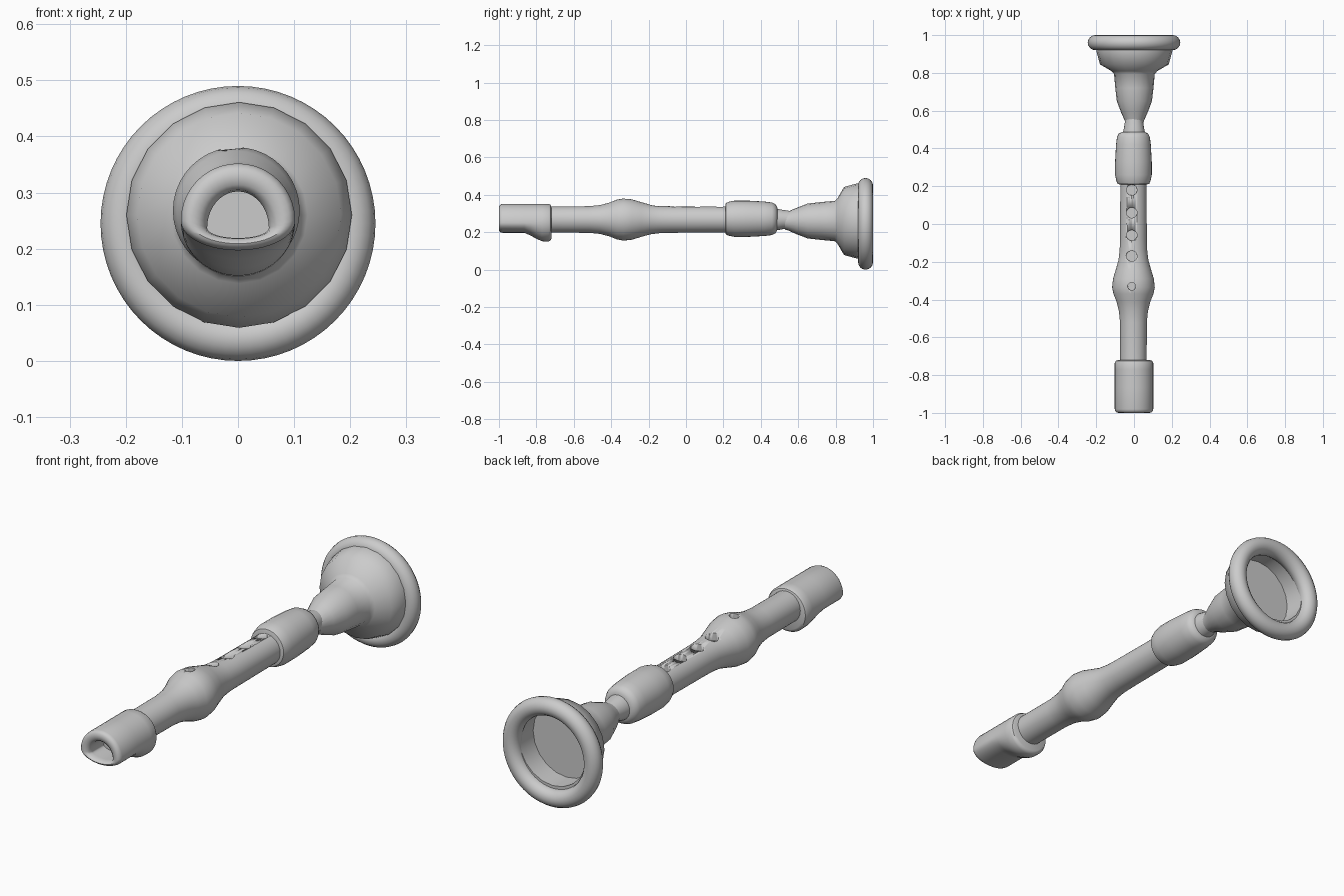
import bpy, bmesh, math
from math import sin, cos, pi


def finish(name, bm, angle=40):
    bmesh.ops.recalc_face_normals(bm, faces=bm.faces)
    me = bpy.data.meshes.new(name)
    bm.to_mesh(me)
    bm.free()
    ob = bpy.data.objects.new(name, me)
    bpy.context.collection.objects.link(ob)
    bpy.ops.object.select_all(action='DESELECT')
    ob.select_set(True)
    bpy.context.view_layer.objects.active = ob
    bpy.ops.object.shade_smooth_by_angle(angle=math.radians(angle))
    return ob


def loft(name, sections, sides, x=0.0, closed=False, angle=40):
    """Sections: (y, half width, height above z, height below z, z), capped at both ends."""
    bm = bmesh.new()
    rings = []
    for y, w, up, down, z in sections:
        ring = []
        for i in range(sides):
            a = 2 * pi * i / sides
            s = sin(a)
            ring.append(bm.verts.new((x + w * cos(a), y, z + s * (up if s > 0 else down))))
        rings.append(ring)
    pairs = list(zip(rings, rings[1:]))
    if closed:
        pairs.append((rings[-1], rings[0]))
    for a, b in pairs:
        for i in range(sides):
            j = (i + 1) % sides
            bm.faces.new((a[i], a[j], b[j], b[i]))
    if not closed:
        bm.faces.new(rings[0])
        bm.faces.new(rings[-1])
    return finish(name, bm, angle)


def lathe(name, profile, z, sides=32, **kw):
    return loft(name, [(y, r, r, r, z) for y, r in profile], sides, **kw)


# Mouthpiece: flat-bottomed beak with a rounded lip and a hollow mouth
loft("mouthpiece", [
    (-0.72, 0.085, 0.085, 0.085, 0.25),
    (-0.724, 0.096, 0.096, 0.094, 0.25),
    (-0.735, 0.102, 0.102, 0.10, 0.25),
    (-0.77, 0.102, 0.102, 0.098, 0.25),
    (-0.80, 0.102, 0.102, 0.085, 0.25),
    (-0.83, 0.102, 0.102, 0.068, 0.25),
    (-0.865, 0.102, 0.102, 0.053, 0.25),
    (-0.98, 0.102, 0.102, 0.053, 0.25),
    (-0.991, 0.099, 0.099, 0.050, 0.25),
    (-0.998, 0.092, 0.092, 0.044, 0.249),
    (-1.0, 0.082, 0.082, 0.037, 0.246),
    (-0.997, 0.070, 0.072, 0.029, 0.242),
    (-0.988, 0.060, 0.066, 0.021, 0.239),
    (-0.97, 0.055, 0.065, 0.018, 0.237),
    (-0.89, 0.055, 0.065, 0.018, 0.237)], 40)

# Body tube with a swelling
body = lathe("body_tube", [
    (-0.76, 0.07), (-0.52, 0.071), (-0.46, 0.077), (-0.41, 0.09), (-0.37, 0.106),
    (-0.335, 0.113), (-0.29, 0.108), (-0.24, 0.093), (-0.19, 0.079), (-0.14, 0.073),
    (-0.08, 0.071), (0.25, 0.069)], 0.268, 40, x=-0.003)

# Finger holes cut into the top of the tube
bm = bmesh.new()
for y, r, top in [(0.18, 0.028, 0.337), (0.06, 0.028, 0.337), (-0.06, 0.028, 0.339),
                  (-0.17, 0.028, 0.344), (-0.33, 0.021, 0.381)]:
    made = bmesh.ops.create_cone(bm, cap_ends=True, segments=20, radius1=r, radius2=r, depth=0.08)
    bmesh.ops.translate(bm, verts=made["verts"], vec=(-0.012, y, top + 0.01))
cutter = finish("hole_cutter", bm)
cutter.hide_render = True
cutter.hide_set(True)
mod = body.modifiers.new("finger_holes", 'BOOLEAN')
mod.operation = 'DIFFERENCE'
mod.solver = 'EXACT'
mod.object = cutter

# Collar and neck ring
lathe("collar", [
    (0.21, 0.074), (0.213, 0.084), (0.23, 0.091), (0.26, 0.097), (0.33, 0.097),
    (0.42, 0.092), (0.46, 0.087), (0.478, 0.078), (0.488, 0.06)], 0.272, 32, x=-0.003)
lathe("neck", [(0.47, 0.058), (0.49, 0.057), (0.515, 0.052), (0.542, 0.048), (0.56, 0.045)],
      0.268, 24)

# Flared bell, hollow at the end
lathe("bell", [
    (0.53, 0.046), (0.545, 0.05), (0.59, 0.07), (0.65, 0.093), (0.72, 0.101), (0.795, 0.108),
    (0.81, 0.122), (0.845, 0.182), (0.915, 0.201), (0.96, 0.201), (0.96, 0.168),
    (0.86, 0.168)], 0.26, 20, x=0.002, angle=50)

# Round rim around the bell opening
lathe("bell_rim", [(0.96 + 0.04 * cos(2 * pi * k / 16), 0.205 + 0.04 * sin(2 * pi * k / 16))
                   for k in range(16)], 0.245, 64, closed=True)
